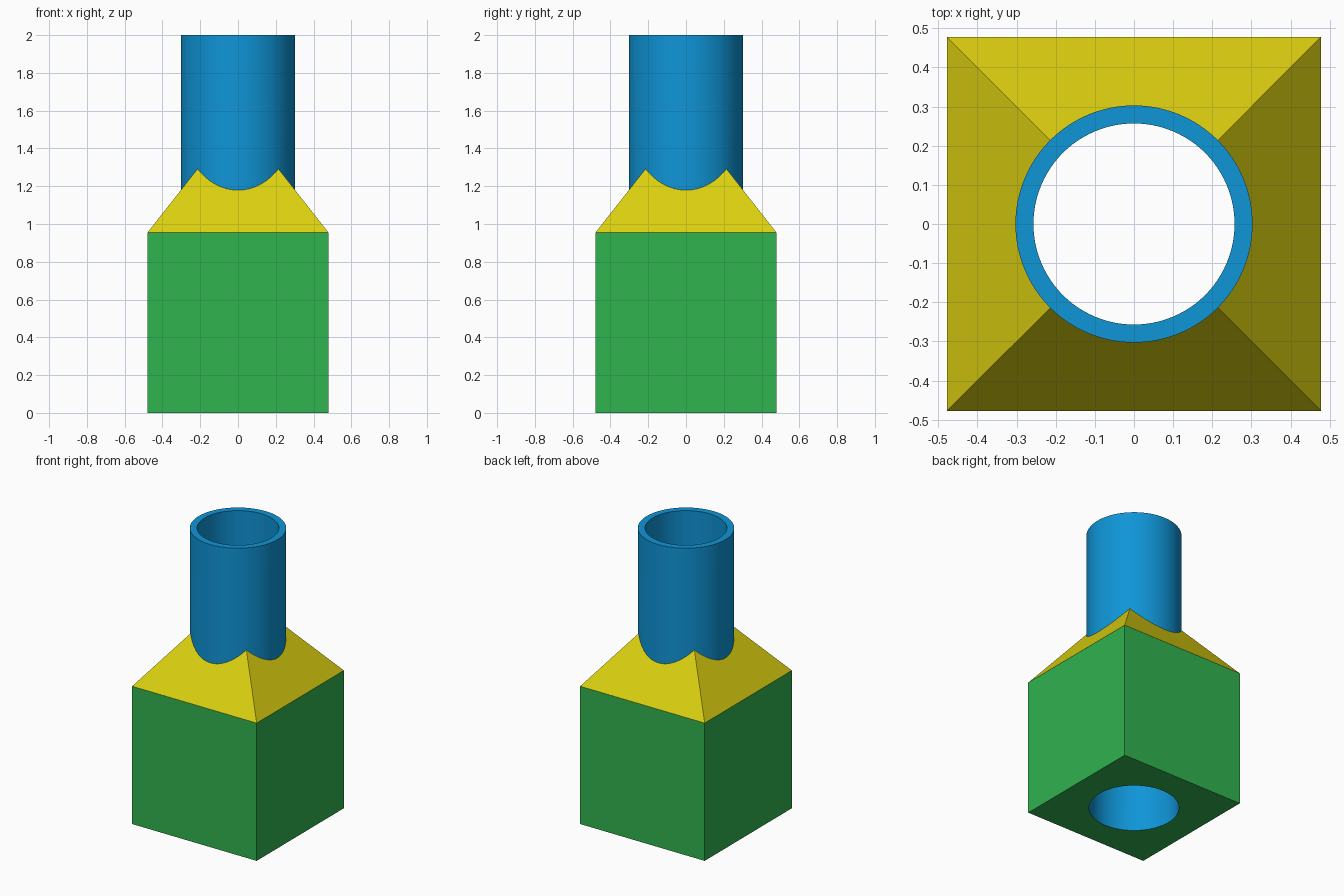
import bpy, bmesh, math

if "Cube" in bpy.data.objects:
    bpy.data.objects.remove(bpy.data.objects["Cube"])

N = 96             # sides of the round parts (multiple of 8 so corners line up)
HALF = 0.478       # half width of the square base
BASE_Z = 0.956     # top of the base
SLOPE = 1.274      # rise of the sloped shoulder per unit inward
PIPE_R = 0.303     # pipe outside radius
BORE_TOP, BORE_BOTTOM = 0.257, 0.286
TOP = 2.0


def linear(c):
    c /= 255
    return c / 12.92 if c <= 0.04045 else ((c + 0.055) / 1.055) ** 2.4


def material(name, rgb):
    m = bpy.data.materials.new(name)
    m.diffuse_color = (*[linear(c) for c in rgb], 1)
    m.use_nodes = True
    m.node_tree.nodes["Principled BSDF"].inputs["Base Color"].default_value = m.diffuse_color
    return m


def direction(i):
    a = 2 * math.pi * i / N
    return math.cos(a), math.sin(a)


def circle(r, z):
    return [(r * direction(i)[0], r * direction(i)[1], z) for i in range(N)]


def square(h, z):
    pts = []
    for i in range(N):
        c, s = direction(i)
        k = h / max(abs(c), abs(s))
        pts.append((c * k, s * k, z))
    return pts


def shoulder_line():
    # where the pipe meets the four sloped faces
    return [(x, y, BASE_Z + SLOPE * (HALF - max(abs(x), abs(y))))
            for x, y, _ in circle(PIPE_R, 0)]


def skin(name, rings, mat):
    # bridge consecutive rings with quads
    bm = bmesh.new()
    loops = [[bm.verts.new(p) for p in ring] for ring in rings]
    for a, b in zip(loops, loops[1:]):
        for i in range(N):
            j = (i + 1) % N
            bm.faces.new((a[i], a[j], b[j], b[i]))
    me = bpy.data.meshes.new(name)
    bm.to_mesh(me)
    bm.free()
    me.materials.append(mat)
    ob = bpy.data.objects.new(name, me)
    bpy.context.collection.objects.link(ob)
    bpy.ops.object.select_all(action='DESELECT')
    ob.select_set(True)
    bpy.context.view_layer.objects.active = ob
    bpy.ops.object.shade_smooth_by_angle(angle=math.radians(25))
    return ob


green = material("green", (48, 179, 79))
yellow = material("yellow", (221, 209, 16))
blue = material("blue", (15, 149, 215))

# square base: underside with round opening, then the four walls
skin("square_base", [circle(BORE_BOTTOM, 0), square(HALF, 0), square(HALF, BASE_Z)], green)

# sloped shoulder up to the pipe
skin("sloped_shoulder", [square(HALF, BASE_Z), shoulder_line()], yellow)

# pipe: outside wall, rim, and slightly tapered bore down through the base
skin("pipe", [shoulder_line(), circle(PIPE_R, TOP), circle(BORE_TOP, TOP),
              circle(BORE_BOTTOM, 0)], blue)
